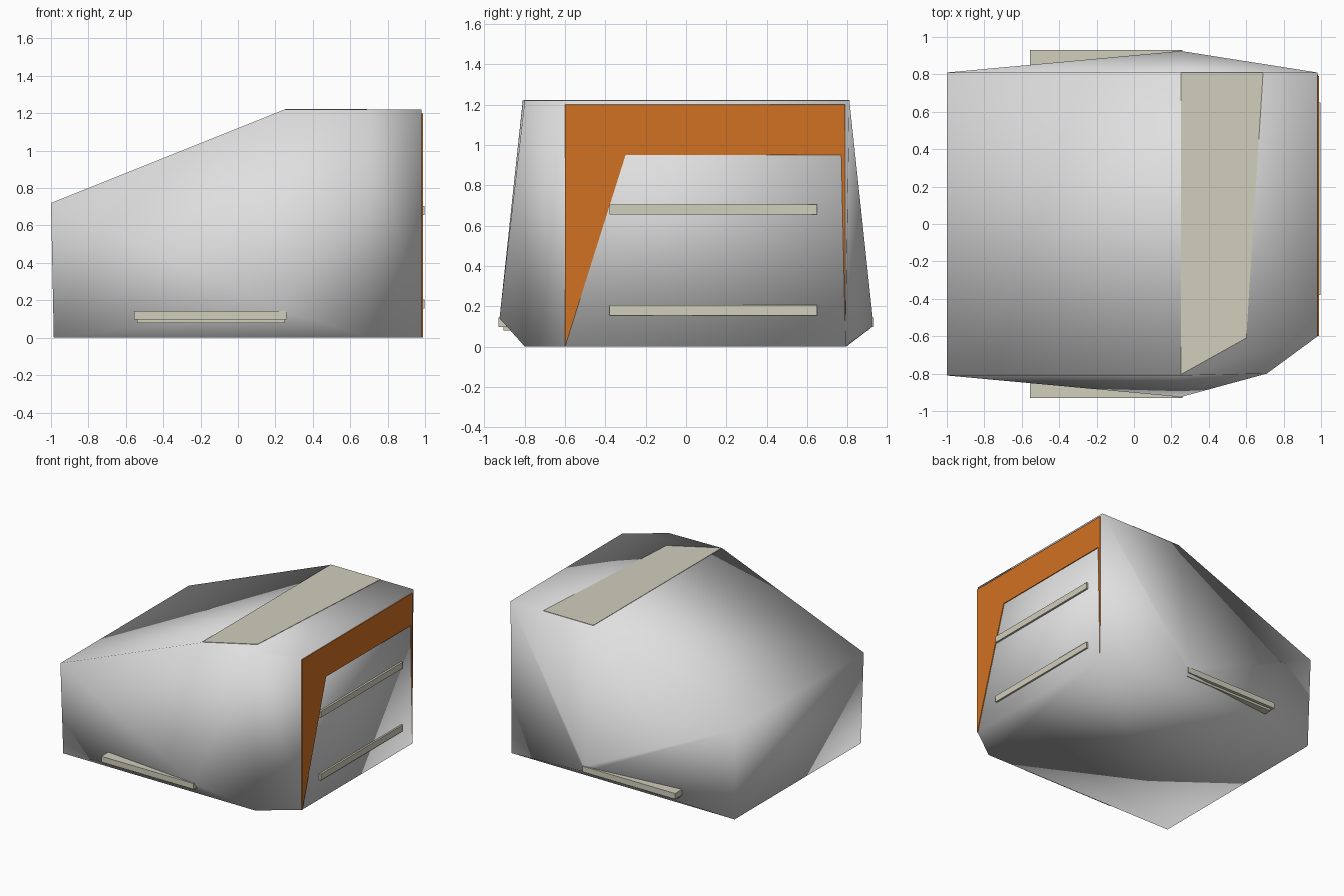
import bpy, bmesh
from mathutils import Vector

if "Cube" in bpy.data.objects:
    bpy.data.objects.remove(bpy.data.objects["Cube"])


def material(name, rgb):
    m = bpy.data.materials.new(name)
    m.diffuse_color = (*rgb, 1)
    m.use_nodes = True
    m.node_tree.nodes["Principled BSDF"].inputs["Base Color"].default_value = m.diffuse_color
    return m


GREY = material("light grey", (0.74, 0.74, 0.74))
TAN = material("pale tan", (0.64, 0.62, 0.50))
ORANGE = material("orange", (0.64, 0.165, 0.016))


def finish(name, bm, mat, smooth=False):
    bmesh.ops.recalc_face_normals(bm, faces=bm.faces)
    for f in bm.faces:
        f.smooth = smooth
    me = bpy.data.meshes.new(name)
    bm.to_mesh(me)
    bm.free()
    me.materials.append(mat)
    ob = bpy.data.objects.new(name, me)
    bpy.context.collection.objects.link(ob)
    return ob


def prism(name, pts, offset, mat):
    """Extrude a flat polygon along an offset vector."""
    bm = bmesh.new()
    face = bm.faces.new([bm.verts.new(p) for p in pts])
    ext = bmesh.ops.extrude_face_region(bm, geom=[face], use_keep_orig=True)
    verts = [g for g in ext["geom"] if isinstance(g, bmesh.types.BMVert)]
    bmesh.ops.translate(bm, verts=verts, vec=Vector(offset))
    return finish(name, bm, mat)


def box(name, x, y, z, mat):
    pts = [(x[0], y[0], z[0]), (x[1], y[0], z[0]),
           (x[1], y[1], z[0]), (x[0], y[1], z[0])]
    return prism(name, pts, (0, 0, z[1] - z[0]), mat)


# Faceted hull: sloping nose, flat roof, bulging sides, one cut corner
points = [(0.25, -0.925, 0.14), (0.25, 0.925, 0.14), (0.25, 0.925, 0.10),
          (0.98, 0.81, 1.22), (0.985, 0.79, 0)]
for s in (-1, 1):
    points += [(-1, 0.81 * s, 0.72), (-0.985, 0.795 * s, 0), (0.25, 0.81 * s, 1.22)]
for z in (0, 1.22):
    points += [(0.71, -0.80, z), (0.982, -0.60, z)]
bm = bmesh.new()
for p in points:
    bm.verts.new(p)
bmesh.ops.convex_hull(bm, input=bm.verts)
bmesh.ops.dissolve_limit(bm, angle_limit=0.01, verts=bm.verts, edges=bm.edges)
finish("hull", bm, GREY, smooth=True)

# Tan roof panel
roof = [(0.25, -0.805), (0.60, -0.61), (0.69, 0.81), (0.25, 0.81)]
prism("roof_panel", [(x, y, 1.219) for x, y in roof], (0, 0, 0.004), TAN)

# Orange arch on the end wall
arch = [(-0.60, 0.0), (-0.60, 1.20), (0.79, 1.20), (0.79, 0.02),
        (0.77, 0.95), (-0.30, 0.95)]
prism("end_arch", [(0.981, y, z) for y, z in arch], (0.007, 0, 0), ORANGE)

# Horizontal bars on the end wall
for name, z in (("lower_bar", 0.155), ("upper_bar", 0.655)):
    box(name, (0.975, 0.997), (-0.38, 0.65), (z, z + 0.05), TAN)

# Side rails with a narrower lip underneath
for s, side in ((-1, "front"), (1, "back")):
    box(side + "_rail", (-0.555, 0.26), (0.80 * s, 0.93 * s), (0.097, 0.143), TAN)
    box(side + "_rail_lip", (-0.54, 0.25), (0.80 * s, 0.905 * s), (0.08, 0.097), TAN)
